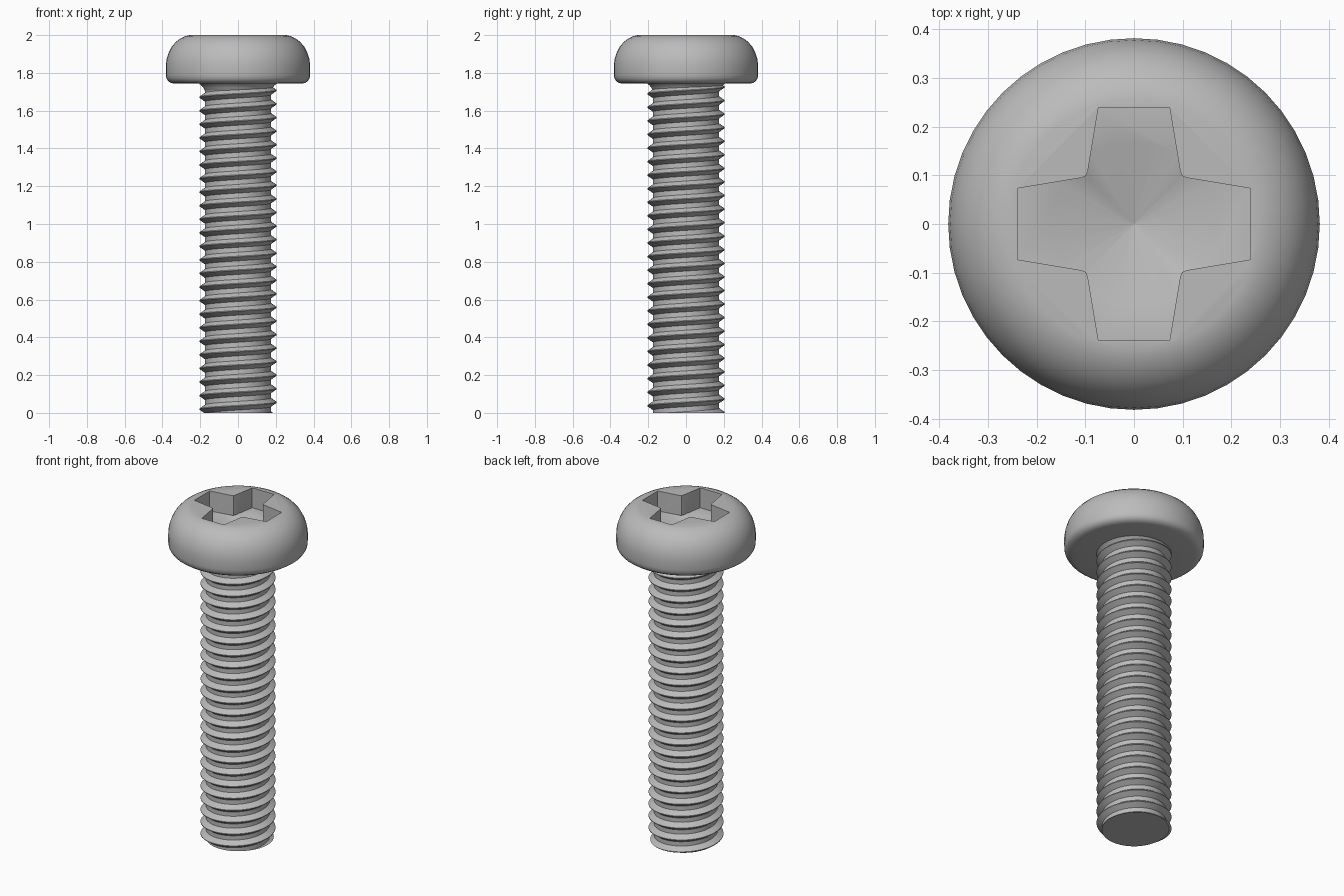
import bpy, bmesh, math
from math import sin, cos, tau, radians

if "Cube" in bpy.data.objects:
    bpy.data.objects.remove(bpy.data.objects["Cube"], do_unlink=True)

SEGMENTS = 48
PITCH = 0.0718
ROOT, CREST = 0.175, 0.205
FLANK = 0.023          # half the width of the thread base
HEAD_BASE = 1.743

steel = bpy.data.materials.new("grey steel")
steel.use_nodes = True
steel.diffuse_color = (0.5, 0.5, 0.5, 1)
steel.node_tree.nodes["Principled BSDF"].inputs["Base Color"].default_value = (0.5, 0.5, 0.5, 1)


def finish(name, bm):
    bmesh.ops.recalc_face_normals(bm, faces=bm.faces)
    mesh = bpy.data.meshes.new(name)
    bm.to_mesh(mesh)
    bm.free()
    mesh.materials.append(steel)
    obj = bpy.data.objects.new(name, mesh)
    bpy.context.collection.objects.link(obj)
    return obj


def select(obj):
    bpy.ops.object.select_all(action='DESELECT')
    obj.select_set(True)
    bpy.context.view_layer.objects.active = obj


def smooth(obj, angle=32):
    select(obj)
    bpy.ops.object.shade_smooth_by_angle(angle=radians(angle))


def lathe(name, profile, segments=SEGMENTS):
    """Closed solid turned from (radius, height) points, flat at both ends."""
    bm = bmesh.new()
    rings = []
    for r, z in profile:
        rings.append([bm.verts.new((r * cos(tau * i / segments), r * sin(tau * i / segments), z))
                      for i in range(segments)])
    for low, high in zip(rings, rings[1:]):
        for i in range(segments):
            j = (i + 1) % segments
            bm.faces.new((low[i], low[j], high[j], high[i]))
    bm.faces.new(rings[0][::-1])
    bm.faces.new(rings[-1])
    return finish(name, bm)


def cut(target, cutter):
    select(target)
    mod = target.modifiers.new("recess", 'BOOLEAN')
    mod.operation, mod.solver, mod.object = 'DIFFERENCE', 'EXACT', cutter
    bpy.ops.object.modifier_apply(modifier=mod.name)
    bpy.data.objects.remove(cutter, do_unlink=True)


# Rounded head
head = lathe("head", [
    (0.16, HEAD_BASE), (0.335, HEAD_BASE), (0.355, 1.747), (0.370, 1.757), (0.379, 1.771),
    (0.382, 1.79), (0.382, 1.84), (0.378, 1.873), (0.367, 1.908), (0.350, 1.940),
    (0.327, 1.966), (0.302, 1.984), (0.278, 1.995), (0.256, 2.0)])

# Cross recess: one arm outline turned four times, then a conical pit
arm = [(0.108, -0.095), (0.24, -0.073), (0.24, 0.073), (0.108, 0.095), (0.095, 0.108)]
arm = [(0.108, -0.095), (0.24, -0.073), (0.24, 0.073), (0.108, 0.095), (0.099, 0.099)]
FLOOR = 1.88
bm = bmesh.new()
outline = []
for quarter in range(4):
    c, s = round(cos(quarter * tau / 4)), round(sin(quarter * tau / 4))
    outline += [bm.verts.new((c * x - s * y, s * x + c * y, FLOOR)) for x, y in arm]
base = bm.faces.new(outline)
top = bmesh.ops.extrude_face_region(bm, geom=[base])["geom"]
bmesh.ops.translate(bm, vec=(0, 0, 0.3), verts=[v for v in top if isinstance(v, bmesh.types.BMVert)])
cut(head, finish("cross_cutter", bm))
cut(head, lathe("pit_cutter", [(0.001, FLOOR - 0.075), (0.17, FLOOR + 0.0005)], 24))
smooth(head)

# Threaded shank: a ridge profile swept along a right-handed helix, trimmed flat
section = [(ROOT, -FLANK), (CREST, -0.002), (CREST, 0.002), (ROOT, FLANK), (ROOT, PITCH - FLANK)]
bm = bmesh.new()
columns = []
first_turn, last_turn = -3, 26
for i in range((last_turn - first_turn) * SEGMENTS + 1):
    turn = first_turn + i / SEGMENTS
    height = 0.02 + PITCH * (turn - 0.5)
    columns.append([bm.verts.new((r * cos(tau * turn), r * sin(tau * turn), height + z))
                    for r, z in section])
for a, b in zip(columns, columns[1:]):
    for k in range(len(section) - 1):
        bm.faces.new((a[k], b[k], b[k + 1], a[k + 1]))
bmesh.ops.remove_doubles(bm, verts=bm.verts, dist=0.0002)
for z, up in ((0, -1), (HEAD_BASE + 0.01, 1)):
    geom = bm.verts[:] + bm.edges[:] + bm.faces[:]
    bmesh.ops.bisect_plane(bm, geom=geom, dist=1e-6, plane_co=(0, 0, z),
                           plane_no=(0, 0, up), clear_outer=True)
    rim = [e for e in bm.edges if e.is_boundary and all(abs(v.co.z - z) < 1e-4 for v in e.verts)]
    bmesh.ops.holes_fill(bm, edges=rim, sides=0)
smooth(finish("threaded_shank", bm))

# Flared neck under the head
smooth(lathe("neck", [(0.170, 1.700), (0.177, 1.708), (0.184, 1.722), (0.193, 1.734),
                      (0.208, HEAD_BASE + 0.002)]))
